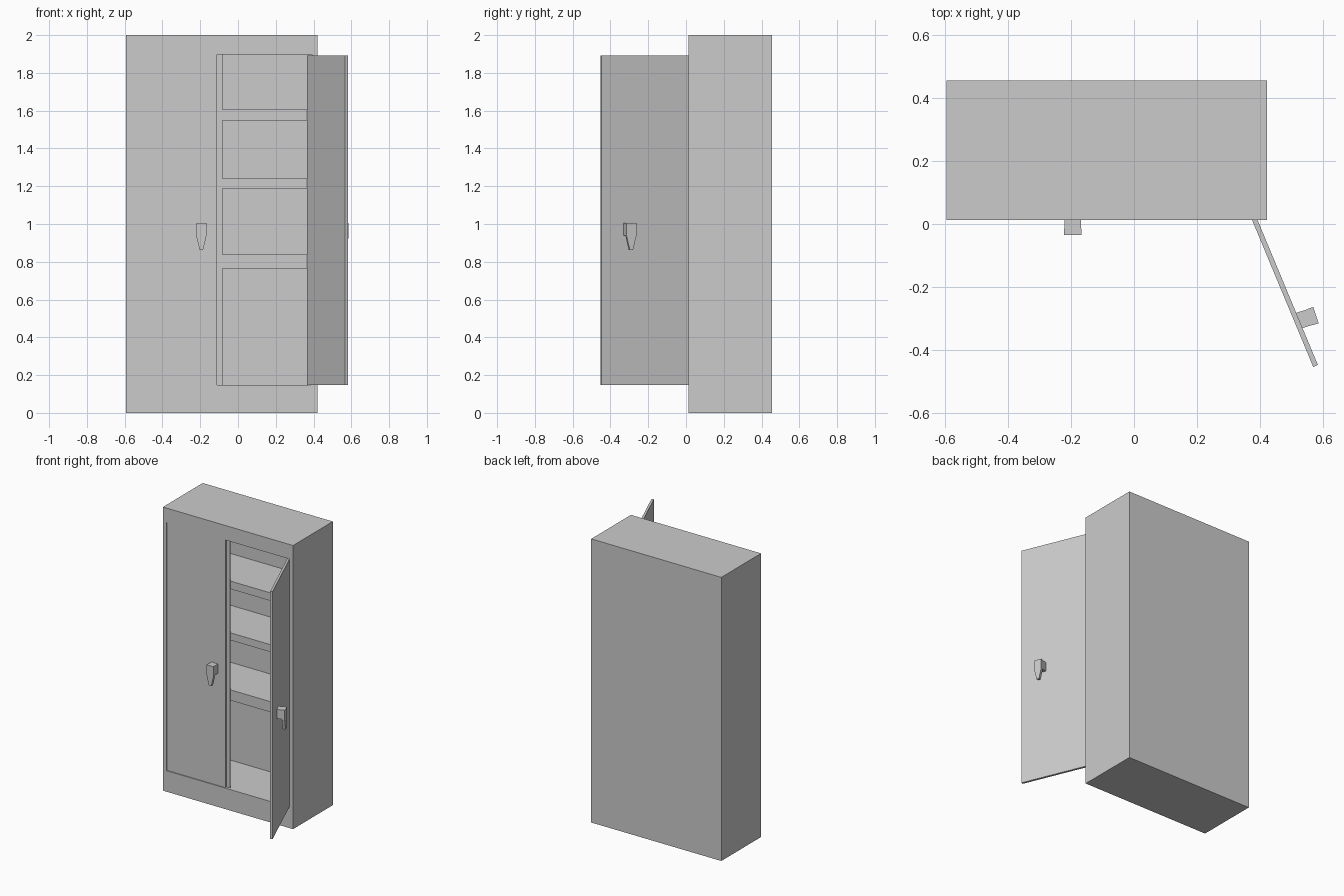
import bpy, bmesh, math
from mathutils import Matrix, Vector

if "Cube" in bpy.data.objects:
    bpy.data.objects.remove(bpy.data.objects["Cube"])

X0, X1 = -0.594, 0.421          # carcass extents
YF, YB = 0.012, 0.455
OX0, OX1, OZ0, OZ1 = -0.565, 0.392, 0.148, 1.897   # front opening
BACK = 0.378                    # inner back wall
ANGLE = math.radians(112.6)     # swing of the open door


def finish(name, bm, matrix=None):
    bmesh.ops.recalc_face_normals(bm, faces=bm.faces)
    me = bpy.data.meshes.new(name)
    bm.to_mesh(me)
    bm.free()
    ob = bpy.data.objects.new(name, me)
    bpy.context.collection.objects.link(ob)
    if matrix:
        ob.matrix_world = matrix
    return ob


def box_bm(bm, lo, hi):
    lo, hi = Vector(lo), Vector(hi)
    m = Matrix.Translation((lo + hi) / 2) @ Matrix.Diagonal((*(hi - lo), 1))
    bmesh.ops.create_cube(bm, size=1, matrix=m)


def box(name, lo, hi, matrix=None):
    bm = bmesh.new()
    box_bm(bm, lo, hi)
    return finish(name, bm, matrix)


# Hollow carcass: inset the front face to the opening, then push it inwards
bm = bmesh.new()
box_bm(bm, (X0, YF, 0), (X1, YB, 2))
front = min(bm.faces, key=lambda f: f.calc_center_median().y)
bmesh.ops.inset_region(bm, faces=[front], thickness=0.02)
for v in front.verts:
    left, low = v.co.x < (X0 + X1) / 2, v.co.z < 1
    v.co = (OX0 if left else OX1, YF, OZ0 if low else OZ1)
cap = bmesh.ops.extrude_discrete_faces(bm, faces=[front])["faces"][0]
for v in cap.verts:
    v.co.y = BACK
finish("cabinet_body", bm)

# Shelves
for i, (z0, z1) in enumerate([(0.764, 0.838), (1.188, 1.24), (1.549, 1.605)]):
    box(f"shelf_{i + 1}", (OX0, 0.036, z0), (OX1, BACK, z1))

# Closed left door with its overlapping lip
box("left_door", (OX0, 0.018, OZ0), (-0.11, 0.034, OZ1))
box("left_door_lip", (-0.13, 0.031, OZ0), (-0.083, 0.036, OZ1))

# Open right door, hinged at its right edge
swing = Matrix.Translation((0.366, 0.032, 0)) @ Matrix.Rotation(ANGLE, 4, "Z")
box("right_door", (-0.525, -0.016, OZ0), (0, 0, 1.893), swing)


# Handle: mounting block behind a tapered pull plate, facing local -y
def handle(name, matrix):
    bm = bmesh.new()
    box_bm(bm, (-0.026, -0.036, 0.94), (0.026, 0.004, 1.005))
    plate = [(-0.027, 1.006), (0.027, 1.006), (0.027, 0.937),
             (0.009, 0.863), (-0.009, 0.863), (-0.027, 0.937)]
    face = bm.faces.new([bm.verts.new((x, -0.053, z)) for x, z in plate])
    ext = bmesh.ops.extrude_face_region(bm, geom=[face], use_keep_orig=True)
    for v in ext["geom"]:
        if isinstance(v, bmesh.types.BMVert):
            v.co.y += 0.02
    finish(name, bm, matrix)


handle("left_handle", Matrix.Translation((-0.194, 0.018, 0)))
handle("right_handle", Matrix.Translation((0.526, -0.305, 0))
       @ Matrix.Rotation(math.radians(108), 4, "Z"))
